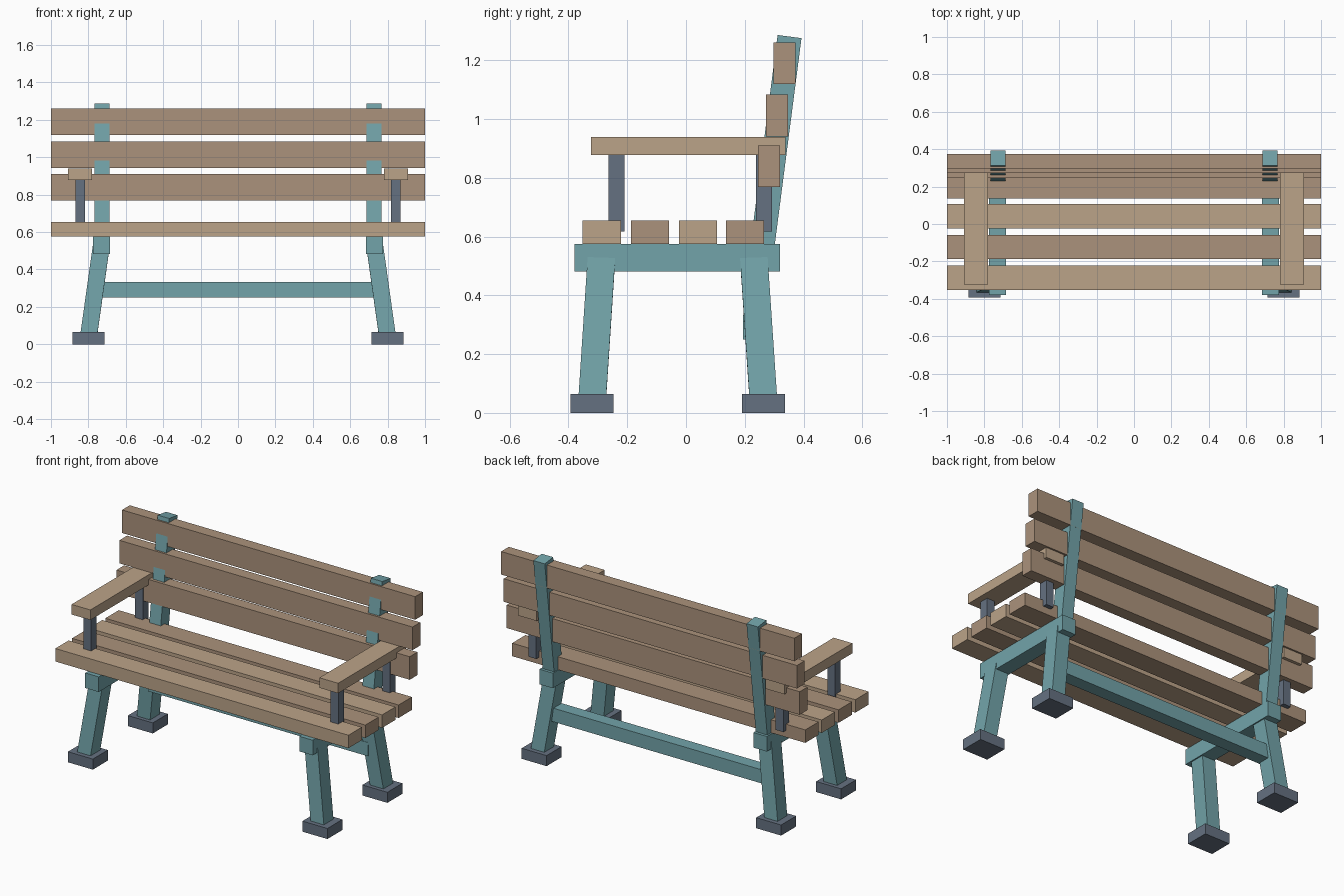
import bpy
from mathutils import Vector, Matrix

if "Cube" in bpy.data.objects:
    bpy.data.objects.remove(bpy.data.objects["Cube"])


def material(name, rgb):
    m = bpy.data.materials.new(name)
    m.diffuse_color = (*rgb, 1)
    m.use_nodes = True
    m.node_tree.nodes["Principled BSDF"].inputs["Base Color"].default_value = m.diffuse_color
    return m


TEAL = material("teal_paint", (0.17, 0.37, 0.40))
LIGHT = material("light_wood", (0.50, 0.37, 0.25))
DARK = material("dark_wood", (0.41, 0.29, 0.20))
SLATE = material("slate_metal", (0.13, 0.165, 0.22))


def cube(name, mat, size):
    bpy.ops.mesh.primitive_cube_add(size=1)
    ob = bpy.context.object
    ob.name = name
    ob.data.transform(Matrix.Diagonal((*size, 1)))
    ob.data.materials.append(mat)
    return ob


def box(name, mat, x, y, z):
    """Axis-aligned box from (min, max) ranges."""
    ob = cube(name, mat, [b - a for a, b in (x, y, z)])
    ob.location = [(a + b) / 2 for a, b in (x, y, z)]
    return ob


def beam(name, mat, start, end, width, depth):
    """Slanted box running from start to end."""
    a, b = Vector(start), Vector(end)
    d = b - a
    ob = cube(name, mat, (width, depth, d.length))
    ob.location = (a + b) / 2
    ob.rotation_euler = Vector((0, 0, 1)).rotation_difference(d).to_euler()
    return ob


def side_box(name, mat, s, cx, w, y, z):
    return box(name, mat, (s * cx - w / 2, s * cx + w / 2), y, z)


# Seat slats, alternating wood tones
for i, y in enumerate((-0.287, -0.123, 0.041, 0.201)):
    box(f"seat_slat_{i + 1}", DARK if i % 2 else LIGHT,
        (-1, 1), (y - 0.065, y + 0.065), (0.575, 0.655))

# Back slats, stepping backwards with height
for i, (y, z) in enumerate(((0.2825, 0.84), (0.31, 1.0125), (0.3355, 1.19))):
    box(f"back_slat_{i + 1}", DARK, (-1, 1),
        (y - 0.0375, y + 0.0375), (z - 0.071, z + 0.071))

for s, side in ((-1, "left"), (1, "right")):
    # Seat rail and leaning back post
    side_box(f"{side}_seat_rail", TEAL, s, 0.73, 0.092, (-0.38, 0.32), (0.482, 0.575))
    beam(f"{side}_back_post", TEAL, (s * 0.727, 0.254, 0.52),
         (s * 0.727, 0.3525, 1.281), 0.078, 0.082)
    # Splayed legs on feet
    for part, y0, y1 in (("front", -0.32, -0.287), ("back", 0.264, 0.230)):
        beam(f"{side}_{part}_leg", TEAL, (s * 0.80, y0, 0.035),
             (s * 0.729, y1, 0.54), 0.09, 0.094)
        side_box(f"{side}_{part}_foot", SLATE, s, 0.80, 0.17,
                 (y0 - 0.073, y0 + 0.073), (0, 0.065))
    # Armrest with two supports
    side_box(f"{side}_armrest", LIGHT, s, 0.845, 0.128, (-0.323, 0.339), (0.878, 0.94))
    for part, y in (("front", -0.237), ("back", 0.266)):
        side_box(f"{side}_{part}_arm_support", SLATE, s, 0.843, 0.052,
                 (y - 0.027, y + 0.027), (0.617, 0.885))

# Stretcher between the back legs
box("back_stretcher", TEAL, (-0.75, 0.75), (0.194, 0.274), (0.25, 0.334))
